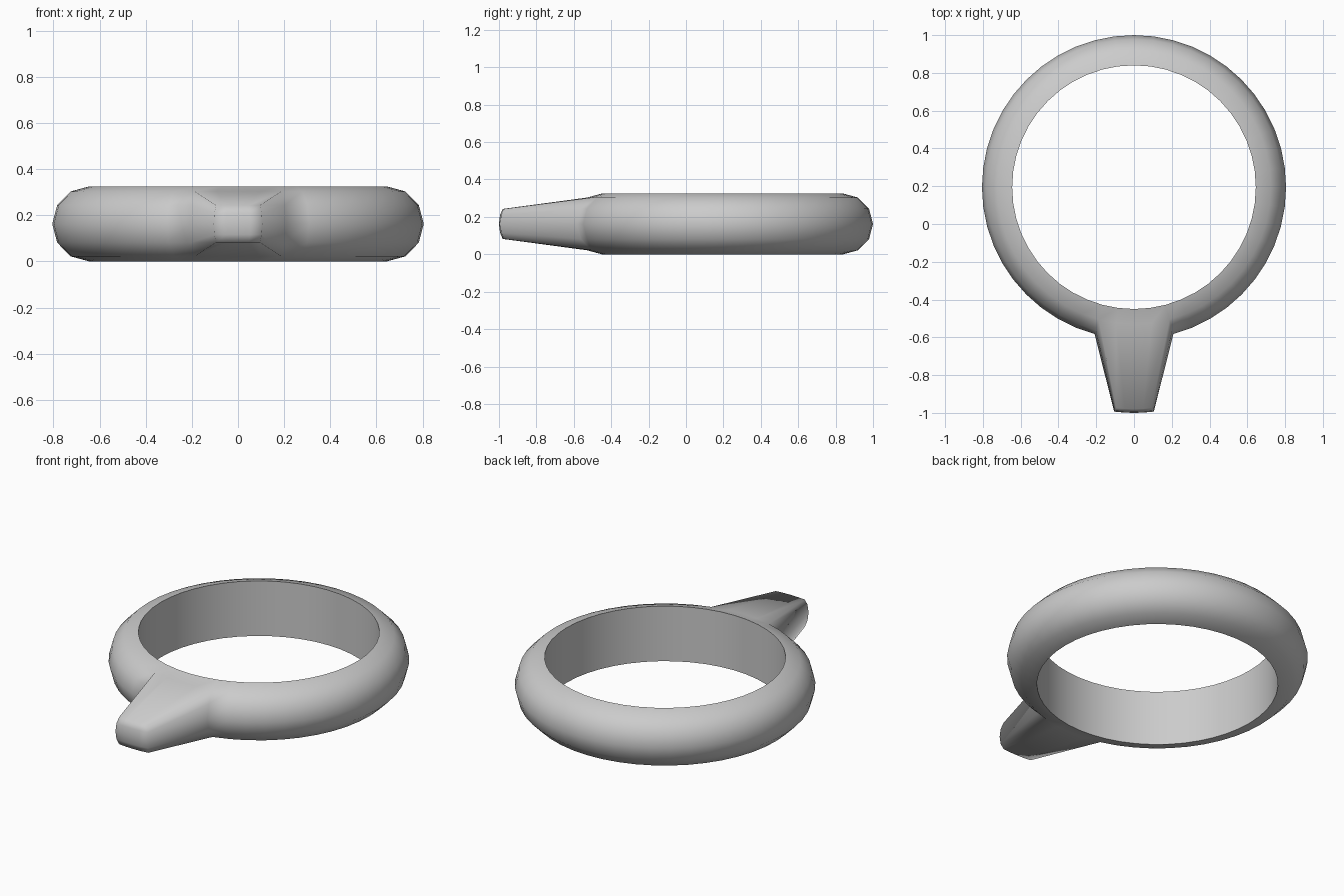
import bpy, bmesh
from math import sin, cos, pi, radians

if "Cube" in bpy.data.objects:
    bpy.data.objects.remove(bpy.data.objects["Cube"])

SEGS, ARC = 48, 6            # steps round the ring, steps over the half-round outside
R_IN, BULGE = 0.645, 0.1625  # inner radius, half height of the band
CY = 0.195                   # ring centre in y

bm = bmesh.new()

# Ring: half-round profile with a flat inner wall, angle measured from -y
rings = []
for i in range(SEGS):
    a = 2 * pi * i / SEGS
    row = []
    for j in range(ARC + 1):
        t = -pi / 2 + pi * j / ARC
        r = R_IN + 0.16 * cos(t)
        row.append(bm.verts.new((r * sin(a), CY - r * cos(a), BULGE * (1 + sin(t)))))
    rings.append(row)

tab_faces = []
for i in range(SEGS):
    p, q = rings[i], rings[(i + 1) % SEGS]
    for j in range(ARC):
        f = bm.faces.new((p[j], q[j], q[j + 1], p[j + 1]))
        # patch across the front that becomes the tab
        if i in (SEGS - 2, SEGS - 1, 0, 1) and 1 <= j <= ARC - 2:
            tab_faces.append(f)
    bm.faces.new((p[ARC], q[ARC], q[0], p[0]))

# Tab: extrude the front patch and taper it towards a nearly flat tip
front = CY - R_IN - 0.16
res = bmesh.ops.extrude_face_region(bm, geom=tab_faces)
for v in (g for g in res["geom"] if isinstance(g, bmesh.types.BMVert)):
    v.co.x *= 0.505
    v.co.y = -1.0 + 0.25 * (v.co.y - front)
    v.co.z = BULGE + (v.co.z - BULGE) * 0.57
left = [f for f in tab_faces if f.is_valid]
if left:
    bmesh.ops.delete(bm, geom=left, context='FACES')
bmesh.ops.recalc_face_normals(bm, faces=bm.faces)

mesh = bpy.data.meshes.new("ring_with_tab")
bm.to_mesh(mesh)
bm.free()
ring = bpy.data.objects.new("ring_with_tab", mesh)
bpy.context.collection.objects.link(ring)
bpy.context.view_layer.objects.active = ring
ring.select_set(True)
bpy.ops.object.shade_smooth_by_angle(angle=radians(80))
